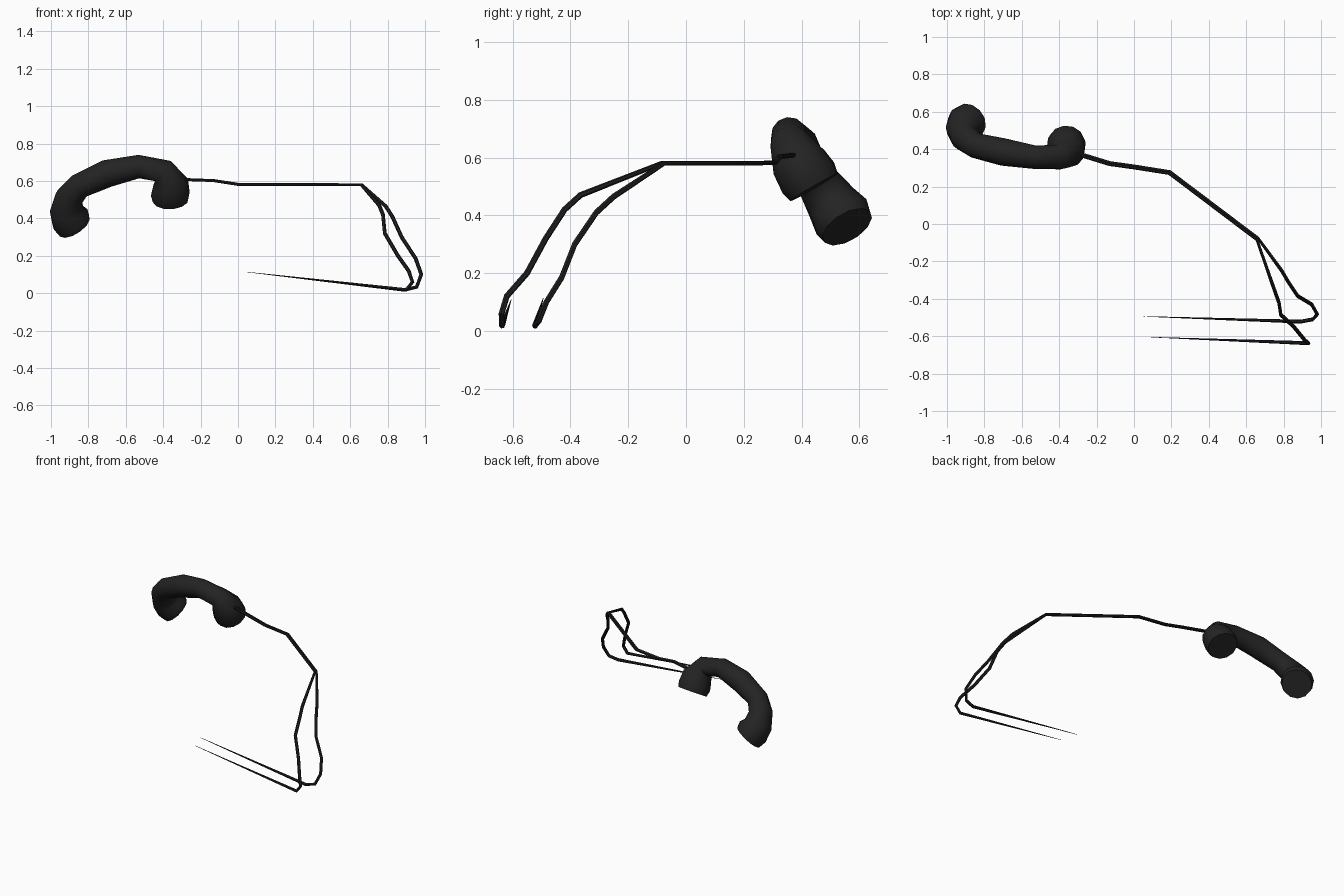
import bpy, bmesh, math
from mathutils import Vector

if "Cube" in bpy.data.objects:
    bpy.data.objects.remove(bpy.data.objects["Cube"])


def flat_material(name, value):
    mat = bpy.data.materials.new(name)
    mat.diffuse_color = (value, value, value, 1)
    mat.use_nodes = True
    mat.node_tree.nodes["Principled BSDF"].inputs["Base Color"].default_value = mat.diffuse_color
    return mat


SHELL = flat_material("charcoal plastic", 0.017)
RUBBER = flat_material("black rubber", 0.013)


def sweep(name, stations, sides, mat, end_dirs=(None, None)):
    """Round tube through stations (x, y, z, radius), with flat end caps."""
    pts = [Vector(s[:3]) for s in stations]
    n = len(pts)
    bm = bmesh.new()
    rings, side = [], None
    for i, p in enumerate(pts):
        a = (p - pts[i - 1]).normalized() if i else Vector()
        b = (pts[i + 1] - p).normalized() if i < n - 1 else Vector()
        t = (a + b).normalized()
        if i == 0 and end_dirs[0]:
            t = Vector(end_dirs[0]).normalized()
        if i == n - 1 and end_dirs[1]:
            t = Vector(end_dirs[1]).normalized()
        # carry the frame along so the tube does not twist
        if side is None:
            side = t.orthogonal()
        side = (side - t * side.dot(t)).normalized()
        up = t.cross(side)
        # widen mitred bends of thin wires so their thickness stays even
        r = stations[i][3]
        rings.append([bm.verts.new(p + r * (math.cos(k) * side + math.sin(k) * up))
                      for k in (2 * math.pi * j / sides for j in range(sides))])
    for r0, r1 in zip(rings, rings[1:]):
        for j in range(sides):
            k = (j + 1) % sides
            bm.faces.new((r0[j], r0[k], r1[k], r1[j]))
    bm.faces.new(rings[0][::-1])
    bm.faces.new(rings[-1])
    bmesh.ops.recalc_face_normals(bm, faces=bm.faces)
    me = bpy.data.meshes.new(name)
    bm.to_mesh(me)
    bm.free()
    me.materials.append(mat)
    ob = bpy.data.objects.new(name, me)
    bpy.context.collection.objects.link(ob)
    bpy.context.view_layer.objects.active = ob
    ob.select_set(True)
    bpy.ops.object.shade_smooth_by_angle(angle=math.radians(50))
    ob.select_set(False)
    return ob


# Handset: earpiece cup, curved grip, mouthpiece cup
sweep("handset", [
    (-0.875, 0.558, 0.360, 0.096),
    (-0.895, 0.538, 0.395, 0.106),
    (-0.915, 0.506, 0.440, 0.092),
    (-0.903, 0.460, 0.510, 0.076),
    (-0.850, 0.420, 0.572, 0.068),
    (-0.700, 0.385, 0.640, 0.074),
    (-0.530, 0.357, 0.677, 0.063),
    (-0.400, 0.358, 0.653, 0.068),
    (-0.362, 0.390, 0.585, 0.098),
    (-0.362, 0.423, 0.530, 0.105),
    (-0.360, 0.443, 0.497, 0.096),
], 12, SHELL, ((-0.5, -0.45, 0.74), (0.05, 0.5, -0.86)))

# Cord: a pair of wires that leave the mouthpiece side by side and then fork
TRUNK = [(-0.33, 0.380, 0.610), (-0.26, 0.363, 0.607), (-0.13, 0.323, 0.602),
         (0.0, 0.305, 0.582), (0.19, 0.275, 0.581), (0.66, -0.08, 0.580)]
FORKS = {
    "cord_wire_outer": (0.005, [
        (0.79, -0.25, 0.465), (0.825, -0.31, 0.41), (0.875, -0.385, 0.30),
        (0.95, -0.43, 0.185), (0.98, -0.483, 0.10), (0.955, -0.51, 0.033),
        (0.89, -0.522, 0.018)], (0.05, -0.494, 0.113)),
    "cord_wire_inner": (-0.005, [
        (0.755, -0.365, 0.47), (0.775, -0.42, 0.42), (0.785, -0.485, 0.32),
        (0.855, -0.55, 0.20), (0.912, -0.62, 0.12), (0.933, -0.638, 0.06),
        (0.90, -0.636, 0.018)], (0.09, -0.605, 0.108)),
}
for name, (shift, bend, tip) in FORKS.items():
    path = [(x + shift * 0.5, y + shift, z, 0.008) for x, y, z in TRUNK]
    path += [(*p, 0.0105) for p in bend]
    path.append((*tip, 0.001))          # bare end tapers to a point
    sweep(name, path, 6, RUBBER)
